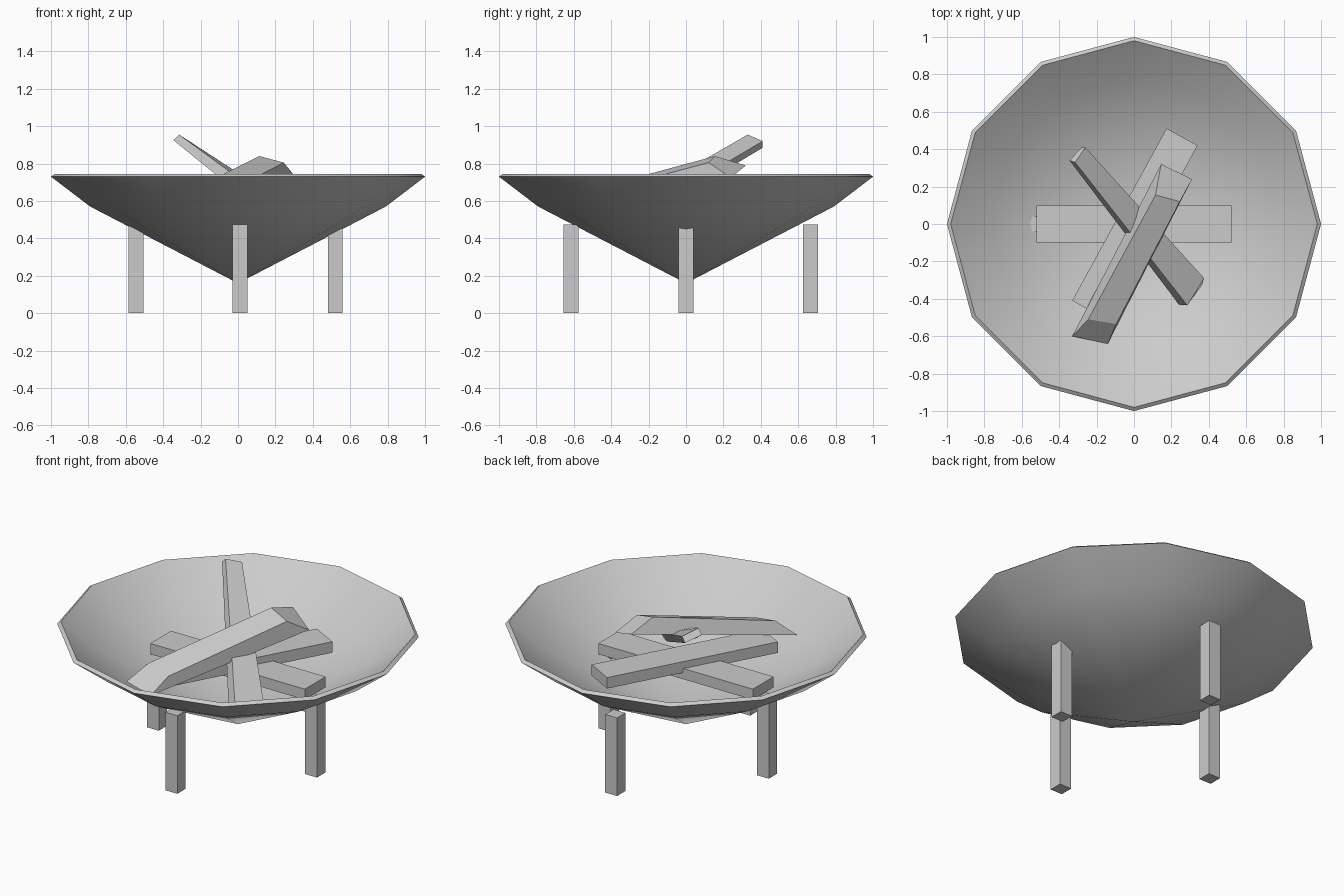
import bpy, bmesh, math

cube = bpy.data.objects.get("Cube")
if cube:
    bpy.data.objects.remove(cube, do_unlink=True)

grey = bpy.data.materials.new("plain grey")
grey.use_nodes = True
grey.diffuse_color = (0.6, 0.6, 0.6, 1)
shader = grey.node_tree.nodes["Principled BSDF"]
shader.inputs["Base Color"].default_value = (0.6, 0.6, 0.6, 1)
shader.inputs["Roughness"].default_value = 0.8


def finish(name, bm):
    bmesh.ops.recalc_face_normals(bm, faces=bm.faces)
    mesh = bpy.data.meshes.new(name)
    bm.to_mesh(mesh)
    bm.free()
    mesh.materials.append(grey)
    obj = bpy.data.objects.new(name, mesh)
    bpy.context.collection.objects.link(obj)
    return obj


def block(name, bottom, top):
    """Six-sided block between two matching four-cornered faces."""
    bm = bmesh.new()
    low = [bm.verts.new(p) for p in bottom]
    high = [bm.verts.new(p) for p in top]
    bm.faces.new(low)
    bm.faces.new(high)
    for i in range(4):
        j = (i + 1) % 4
        bm.faces.new((low[i], low[j], high[j], high[i]))
    return finish(name, bm)


def box(name, x, y, length, width, z0, z1, angle=0):
    c, s = math.cos(math.radians(angle)), math.sin(math.radians(angle))
    corners = []
    for a, b in ((-1, -1), (1, -1), (1, 1), (-1, 1)):
        u, v = a * length / 2, b * width / 2
        corners.append((x + u * c - v * s, y + u * s + v * c))
    return block(name, [(*p, z0) for p in corners], [(*p, z1) for p in corners])


# Twelve-sided bowl: closed profile from outer tip over the rim to inner tip
SIDES = 12
profile = [(0.79, 0.57), (1.0, 0.73), (0.98, 0.745), (0.775, 0.59)]
bm = bmesh.new()
rings = []
for r, z in profile:
    rings.append([bm.verts.new((r * math.cos(math.tau * i / SIDES),
                                r * math.sin(math.tau * i / SIDES), z))
                  for i in range(SIDES)])
outer_tip = bm.verts.new((0, 0, 0.16))
inner_tip = bm.verts.new((0, 0, 0.185))
for i in range(SIDES):
    j = (i + 1) % SIDES
    for a, b in zip(rings, rings[1:]):
        bm.faces.new((a[i], a[j], b[j], b[i]))
    bm.faces.new((outer_tip, rings[0][j], rings[0][i]))
    bm.faces.new((inner_tip, rings[-1][i], rings[-1][j]))
bowl = finish("bowl", bm)
bpy.ops.object.select_all(action="DESELECT")
bowl.select_set(True)
bpy.context.view_layer.objects.active = bowl
bpy.ops.object.shade_smooth_by_angle(angle=math.radians(40))

# Legs
for name, x, y, top in (("front_leg", 0.01, -0.615, 0.475),
                        ("back_leg", 0.01, 0.665, 0.475),
                        ("left_leg", 0.52, 0, 0.46),
                        ("right_leg", -0.545, 0, 0.475)):
    box(name, x, y, 0.08, 0.08, 0, top)

# Flat logs at the bottom of the pile
box("lower_log", 0, 0, 1.04, 0.2, 0.485, 0.55)
box("middle_log", 0.005, 0.005, 1.05, 0.19, 0.525, 0.592, 61.3)

# Sloping log with chamfered ends
block("top_log",
      [(0.145, 0.32, 0.79), (0.31, 0.24, 0.725),
       (-0.14, -0.64, 0.54), (-0.33, -0.6, 0.56)],
      [(0.115, 0.155, 0.84), (0.245, 0.12, 0.805),
       (-0.095, -0.535, 0.63), (-0.245, -0.51, 0.66)])

# Steep tapered log leaning out of the bowl
block("leaning_log",
      [(-0.345, 0.34, 0.925), (-0.28, 0.41, 0.885),
       (0.36, -0.33, 0.44), (0.24, -0.43, 0.45)],
      [(-0.315, 0.33, 0.955), (-0.26, 0.41, 0.92),
       (0.375, -0.29, 0.505), (0.285, -0.435, 0.515)])
